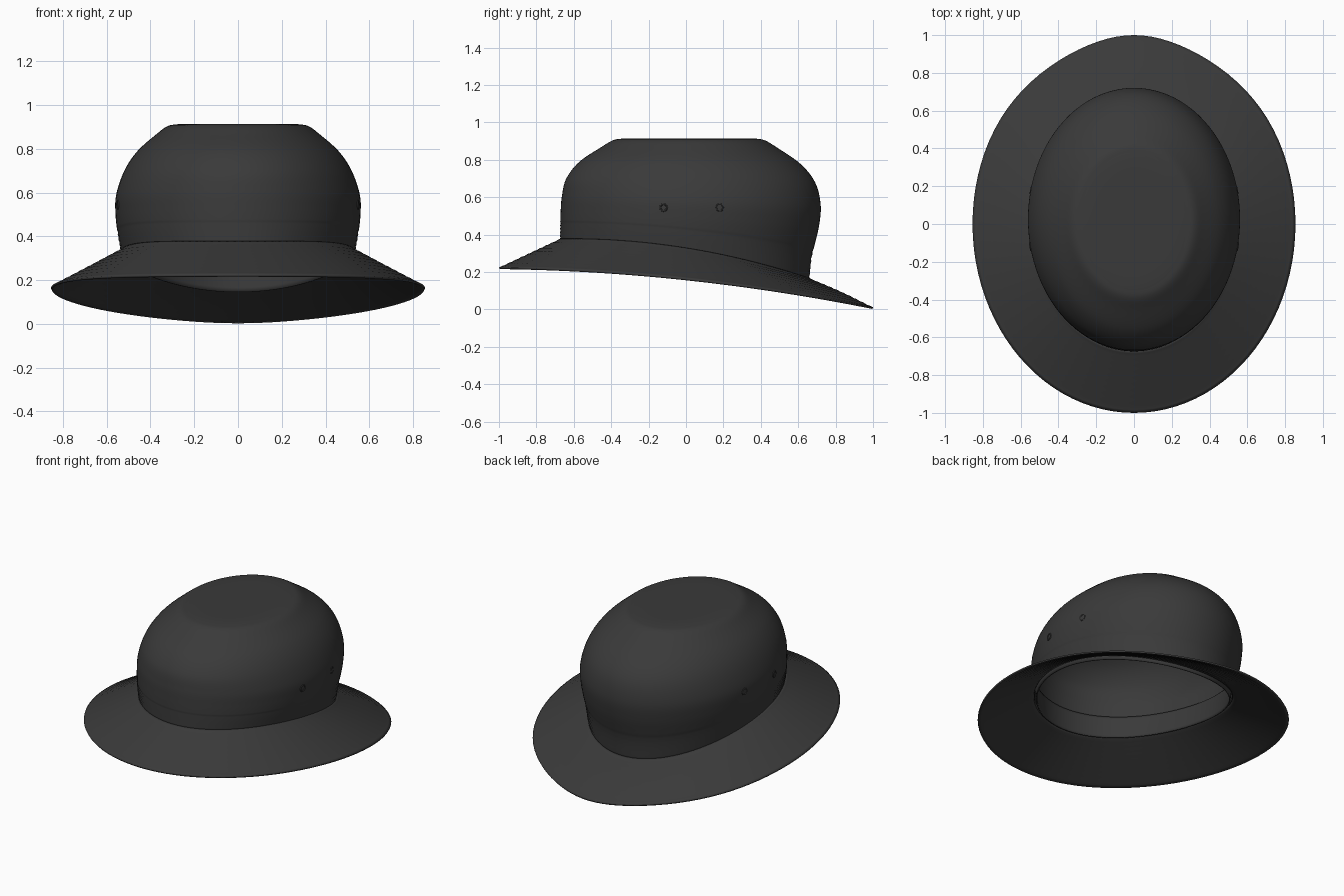
import bpy, bmesh, math
from mathutils import Vector

old = bpy.data.objects.get("Cube")
if old:
    bpy.data.objects.remove(old)

SEGMENTS = 96


def make_material(name, value):
    mat = bpy.data.materials.new(name)
    mat.use_nodes = True
    colour = (value, value, value, 1)
    mat.diffuse_color = colour
    mat.node_tree.nodes["Principled BSDF"].inputs["Base Color"].default_value = colour
    return mat


charcoal = make_material("charcoal cloth", 0.042)


def spline(rows, steps):
    """Smoothly interpolate a list of section rows."""
    rows = [Vector(r) for r in rows]
    result = []
    for i in range(len(rows) - 1):
        a, b = rows[i], rows[i + 1]
        before = rows[i - 1] if i else a * 2 - b
        after = rows[i + 2] if i + 2 < len(rows) else b * 2 - a
        for k in range(steps):
            t = k / steps
            result.append(0.5 * (2 * a + (b - before) * t
                                 + (2 * before - 5 * a + 4 * b - after) * t ** 2
                                 + (3 * a - before - 3 * b + after) * t ** 3))
    return result + [rows[-1]]


def ring_point(row, angle, taper=0):
    """Row: half width, front y, back y, then height at front, side and back."""
    width, front, back, z_front, z_side, z_back = row
    s = math.sin(angle)
    x = width * math.cos(angle) * (1 - taper * max(s, 0) ** 6)
    y = (front + back) / 2 + (back - front) / 2 * s
    z = z_side + (z_back - z_front) / 2 * s + ((z_back + z_front) / 2 - z_side) * s * s
    return x, y, z


def loft(name, rows, thickness, tapers=None, cap=False):
    bm = bmesh.new()
    rings = []
    for k, row in enumerate(rows):
        taper = tapers[k] if tapers else 0
        rings.append([bm.verts.new(ring_point(row, math.tau * i / SEGMENTS, taper))
                      for i in range(SEGMENTS)])
    for low, high in zip(rings, rings[1:]):
        for i in range(SEGMENTS):
            j = (i + 1) % SEGMENTS
            bm.faces.new((low[i], low[j], high[j], high[i]))
    if cap:
        bm.faces.new(rings[-1])
    mesh = bpy.data.meshes.new(name)
    bm.to_mesh(mesh)
    bm.free()
    obj = bpy.data.objects.new(name, mesh)
    bpy.context.collection.objects.link(obj)
    mesh.materials.append(charcoal)
    solid = obj.modifiers.new("cloth thickness", "SOLIDIFY")
    solid.thickness = thickness
    solid.offset = -1
    smooth(obj)
    return obj


def smooth(obj):
    bpy.ops.object.select_all(action="DESELECT")
    obj.select_set(True)
    bpy.context.view_layer.objects.active = obj
    bpy.ops.object.shade_smooth_by_angle(angle=math.radians(40))


# Crown: stitched base, full sides, rounded shoulder and flat top
crown_rows = spline([
    (0.535, -0.675, 0.66, 0.375, 0.325, 0.16),
    (0.55, -0.673, 0.675, 0.45, 0.41, 0.29),
    (0.56, -0.67, 0.71, 0.53, 0.5, 0.44),
    (0.557, -0.663, 0.72, 0.61, 0.59, 0.56),
    (0.52, -0.64, 0.69, 0.7, 0.7, 0.68),
    (0.46, -0.57, 0.61, 0.79, 0.79, 0.78),
    (0.37, -0.45, 0.48, 0.87, 0.87, 0.87),
    (0.32, -0.39, 0.42, 0.905, 0.905, 0.905),
    (0.27, -0.34, 0.37, 0.914, 0.914, 0.914),
], 8)
for k in range(1, 10, 2):
    crown_rows[k][0] -= 0.003
    crown_rows[k][1] += 0.003
    crown_rows[k][2] -= 0.003
crown_rows.append(Vector((0.2, -0.26, 0.29, 0.915, 0.915, 0.915)))
loft("crown", crown_rows, 0.012, cap=True)

# Brim: sloping ring with shallow concentric stitch grooves
brim_rows = spline([
    (0.855, -1, 1, 0.225, 0.165, 0.012),
    (0.69, -0.83, 0.825, 0.305, 0.25, 0.098),
    (0.53, -0.67, 0.655, 0.38, 0.333, 0.17),
], 10)
for k in range(2, len(brim_rows) - 1, 2):
    for c in (3, 4, 5):
        brim_rows[k][c] -= 0.003
last = len(brim_rows) - 1
loft("brim", brim_rows, 0.01, [0.17 * (1 - k / last) for k in range(last + 1)])

# Sweatband lining the opening
band_rows = [
    (0.515, -0.65, 0.635, 0.355, 0.305, 0.145),
    (0.525, -0.652, 0.645, 0.43, 0.38, 0.23),
    (0.533, -0.652, 0.66, 0.5, 0.45, 0.32),
]
loft("sweatband", spline(band_rows, 4), 0.008)

# Ventilation eyelets, a pair on each side
for side, label in ((1, "left"), (-1, "right")):
    for y, place in ((-0.12, "front"), (0.18, "rear")):
        slope = (y - 0.02) / 0.69
        x = 0.56 * math.sqrt(1 - slope ** 2)
        normal = Vector((side * x / 0.56 ** 2, (y - 0.02) / 0.69 ** 2, 0))
        bpy.ops.mesh.primitive_torus_add(
            major_segments=24, minor_segments=8, major_radius=0.018, minor_radius=0.005,
            location=(side * x, y, 0.545), rotation=normal.to_track_quat("Z", "Y").to_euler())
        eyelet = bpy.context.object
        eyelet.name = f"{label}_{place}_eyelet"
        eyelet.data.materials.append(charcoal)
        smooth(eyelet)
